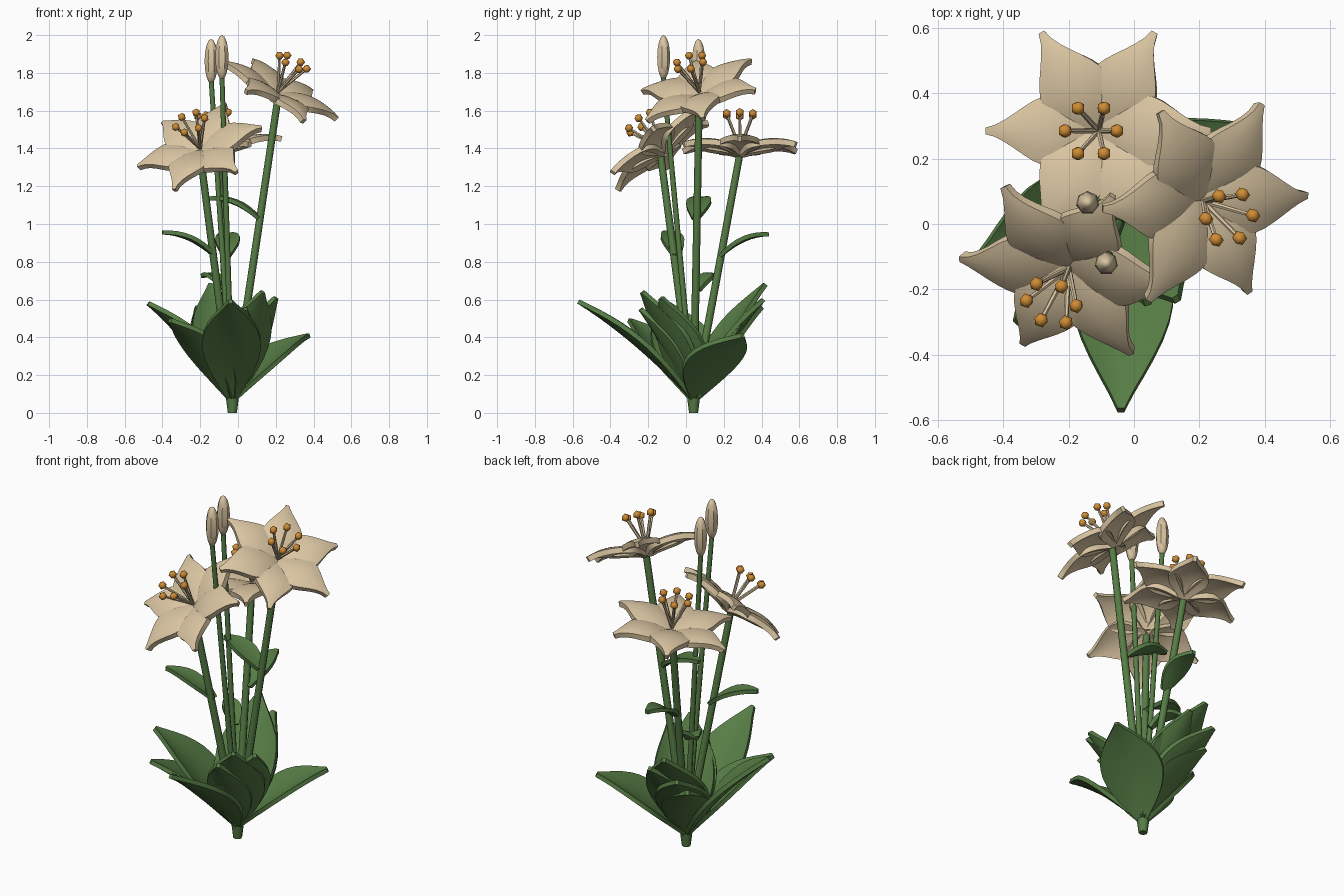
import bpy, bmesh, math
from mathutils import Vector, Matrix

cube = bpy.data.objects.get("Cube")
if cube:
    bpy.data.objects.remove(cube, do_unlink=True)


def material(name, color):
    m = bpy.data.materials.new(name)
    m.use_nodes = True
    m.diffuse_color = (*color, 1)
    for n in m.node_tree.nodes:
        if n.type == 'BSDF_PRINCIPLED':
            n.inputs["Base Color"].default_value = (*color, 1)
            n.inputs["Roughness"].default_value = 0.8
    return m


GREEN = material("leaf green", (0.095, 0.205, 0.06))
CREAM = material("petal cream", (0.70, 0.56, 0.36))
ORANGE = material("anther orange", (0.62, 0.26, 0.035))


def finish(name, bm, mat):
    bmesh.ops.recalc_face_normals(bm, faces=bm.faces)
    mesh = bpy.data.meshes.new(name)
    bm.to_mesh(mesh)
    bm.free()
    mesh.materials.append(mat)
    ob = bpy.data.objects.new(name, mesh)
    bpy.context.collection.objects.link(ob)
    bpy.ops.object.select_all(action='DESELECT')
    ob.select_set(True)
    bpy.context.view_layer.objects.active = ob
    bpy.ops.object.shade_smooth_by_angle(angle=math.radians(50))


def skin(bm, rings):
    """Bridge closed rings of points and cap both ends."""
    rings = [[bm.verts.new(p) for p in ring] for ring in rings]
    count = len(rings[0])
    for a, b in zip(rings, rings[1:]):
        for k in range(count):
            n = (k + 1) % count
            bm.faces.new((a[k], a[n], b[n], b[k]))
    bm.faces.new(rings[0])
    bm.faces.new(rings[-1])


def bezier(a, b, c, t):
    return a * (1 - t) ** 2 + b * 2 * t * (1 - t) + c * t * t


def blade(bm, start, ctrl, tip, side, width, cup, thick, peak=0.9, power=1.15, root=0.02, rows=12):
    """Thick leaf-shaped strip along a curve, cupped across its width."""
    rings = []
    for i in range(rows + 1):
        t = i / rows
        p = bezier(start, ctrl, tip, t)
        tangent = (bezier(start, ctrl, tip, t + 0.01) - bezier(start, ctrl, tip, t - 0.01)).normalized()
        normal = side.cross(tangent).normalized()
        bulge = max(0.0, math.sin(math.pi * t ** peak)) ** power
        half = width / 2 * bulge + root * (1 - t) + 0.01 * t
        across = (-1, -0.55, 0, 0.55, 1)
        mid = [p + side * half * u + normal * cup * bulge * u * u for u in across]
        over = [q + normal * thick / 2 for q in mid]
        under = [q - normal * thick / 2 for q in reversed(mid)]
        rings.append(over + under)
    skin(bm, rings)


def tube(bm, points, r0, r1, sides=8):
    """Tapered round tube through points, with closed ends."""
    axis = (points[-1] - points[0]).normalized()
    x = axis.orthogonal().normalized()
    y = axis.cross(x)
    rings = []
    for i, p in enumerate(points):
        r = r0 + (r1 - r0) * i / (len(points) - 1)
        angles = [2 * math.pi * k / sides for k in range(sides)]
        rings.append([p + (x * math.cos(a) + y * math.sin(a)) * r for a in angles])
    skin(bm, rings)


ROOT = Vector((-0.03, 0.04, 0.05))
UP = Vector((0, 0, 1))


def stem(name, top, r0, r1):
    bm = bmesh.new()
    tube(bm, [ROOT, top], r0, r1)
    finish(name, bm, GREEN)


# Root stub
bm = bmesh.new()
tube(bm, [ROOT - UP * 0.05, ROOT + UP * 0.03], 0.024, 0.034)
finish("root_stub", bm, GREEN)

# Broad rosette leaves: tip, width, upward arch
ROSETTE = {
    "front_leaf": ((-0.04, -0.57, 0.59), 0.28, 0.08),
    "left_back_leaf": ((0.375, 0.30, 0.41), 0.31, 0.08),
    "right_leaf": ((-0.475, -0.10, 0.58), 0.31, 0.09),
    "back_leaf": ((-0.15, 0.42, 0.68), 0.31, 0.07),
    "left_front_leaf": ((0.13, -0.23, 0.64), 0.28, 0.06),
    "left_inner_leaf": ((0.20, -0.13, 0.61), 0.26, 0.05),
    "front_inner_leaf": ((0.04, -0.24, 0.55), 0.20, 0.05),
    "right_front_leaf": ((-0.36, -0.30, 0.49), 0.27, 0.09),
    "right_back_leaf": ((-0.22, 0.40, 0.56), 0.26, 0.08),
    "inner_back_leaf": ((-0.05, 0.41, 0.60), 0.24, 0.07),
    "inner_right_leaf": ((-0.23, 0.32, 0.47), 0.24, 0.08),
}
for name, (tip, width, arch) in ROSETTE.items():
    tip = Vector(tip)
    out = Vector((tip.x - ROOT.x, tip.y - ROOT.y, 0)).normalized()
    bm = bmesh.new()
    blade(bm, ROOT + UP * 0.02, ROOT.lerp(tip, 0.5) + UP * arch, tip,
          out.cross(UP), width, 0.035, 0.024)
    finish(name, bm, GREEN)

# Small arching leaves on the stems: start, tip, width
STEM_LEAVES = [
    ((-0.12, -0.05, 0.83), (-0.40, -0.10, 0.955), 0.09),
    ((0.11, 0.05, 1.03), (-0.15, 0.09, 1.135), 0.10),
    ((-0.06, 0.18, 0.83), (-0.05, 0.44, 0.945), 0.10),
    ((-0.06, 0.06, 0.65), (-0.19, 0.17, 0.725), 0.07),
]
for i, (start, tip, width) in enumerate(STEM_LEAVES):
    start, tip = Vector(start), Vector(tip)
    d = tip - start
    side = Vector((d.x, d.y, 0)).normalized().cross(UP)
    bm = bmesh.new()
    blade(bm, start, start.lerp(tip, 0.5) + UP * 0.06, tip, side, width, 0.008, 0.022, rows=8)
    finish("stem_leaf_%d" % (i + 1), bm, GREEN)


def flower(name, center, facing):
    center = Vector(center)
    turn = UP.rotation_difference(Vector(facing).normalized()).to_matrix().to_4x4()
    place = Matrix.Translation(center) @ turn
    petals, filaments, anthers = bmesh.new(), bmesh.new(), bmesh.new()
    for k in range(6):
        a = math.radians(60 * k)
        out = Vector((math.cos(a), math.sin(a), 0))
        low = UP * (-0.008 * (k % 2) - 0.006)
        # Petal rises from the throat and curls back at the tip
        blade(petals, out * 0.005 + low - UP * 0.02, out * 0.17 + UP * 0.08 + low,
              out * 0.343 + UP * 0.012 + low, out.cross(UP), 0.18, -0.02, 0.03,
              peak=0.8, power=1.65, root=0.026)
        # Stamen
        tip = out * 0.08 + UP * 0.182
        tube(filaments, [Vector((0, 0, 0)), tip], 0.009, 0.007, 6)
        bmesh.ops.create_icosphere(anthers, subdivisions=1, radius=0.023,
                                   matrix=Matrix.Translation(tip))
    for bm in (petals, filaments, anthers):
        bm.transform(place)
    finish(name + "_petals", petals, CREAM)
    finish(name + "_filaments", filaments, CREAM)
    finish(name + "_anthers", anthers, ORANGE)
    stem(name + "_stem", center - UP * 0.03, 0.021, 0.019)


flower("front_flower", (-0.20, -0.135, 1.40), (-0.29, -0.59, 0.75))
flower("left_flower", (0.212, 0.07, 1.70), (0.44, -0.27, 0.86))
flower("back_flower", (-0.108, 0.285, 1.40), (-0.13, 0, 0.99))

# Closed buds
for name, x, y, top in (("front_bud", -0.085, -0.12, 2.0), ("back_bud", -0.142, 0.065, 1.98)):
    mid = Vector((x, y, top - 0.118))
    bm = bmesh.new()
    bmesh.ops.create_uvsphere(bm, u_segments=7, v_segments=8, radius=1,
                              matrix=Matrix.Translation(mid) @ Matrix.Diagonal((0.036, 0.036, 0.118, 1)))
    finish(name, bm, CREAM)
    stem(name + "_stem", mid - UP * 0.1, 0.016, 0.013)
